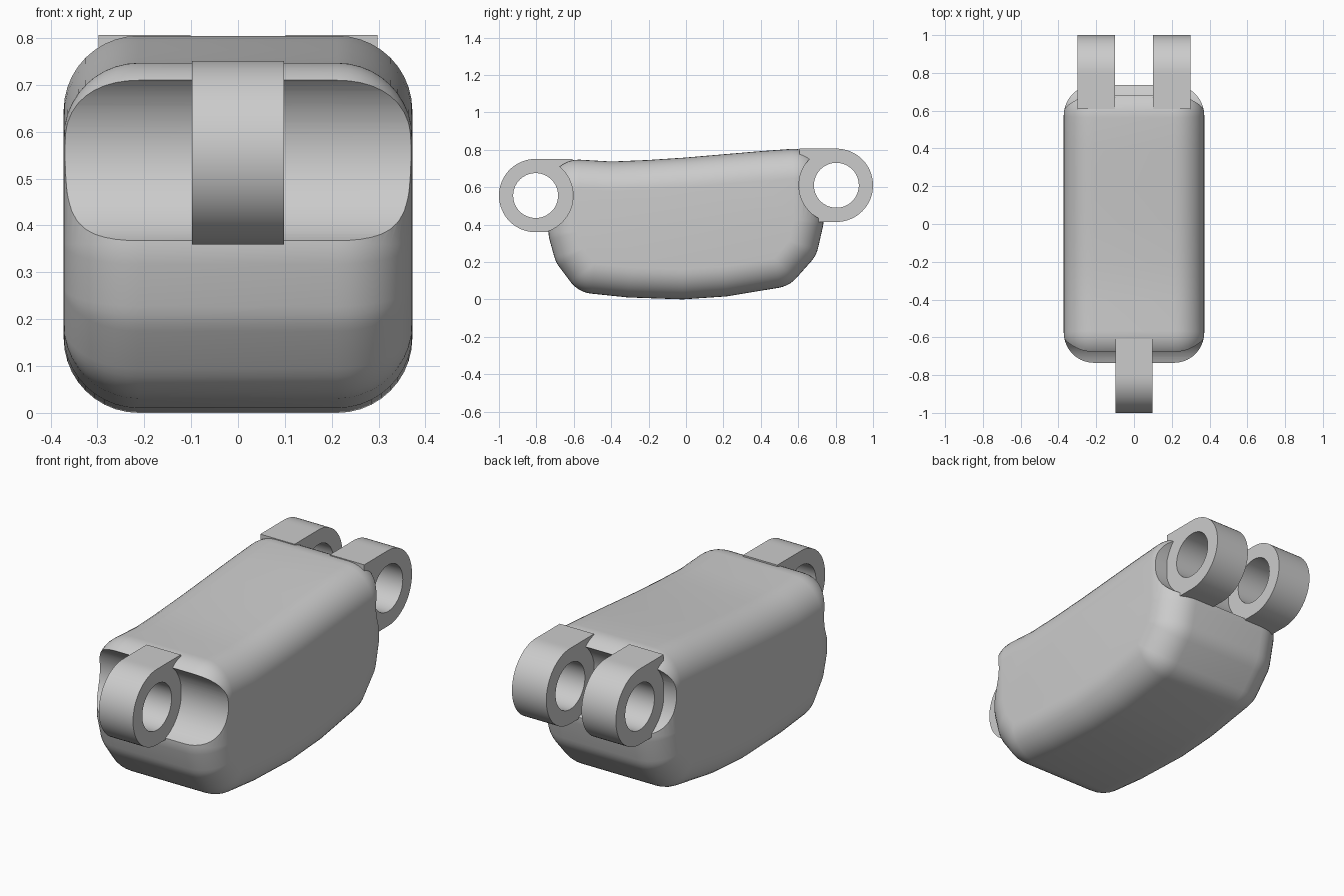
import bpy, bmesh, math
from mathutils import Vector

cube = bpy.data.objects.get("Cube")
if cube:
    bpy.data.objects.remove(cube, do_unlink=True)

grey = bpy.data.materials.new("plain grey")
grey.use_nodes = True
grey.diffuse_color = (0.6, 0.6, 0.6, 1)
grey.node_tree.nodes["Principled BSDF"].inputs["Base Color"].default_value = (0.6, 0.6, 0.6, 1)

HINGE_Y, FRONT_Z, BACK_Z = 0.804, 0.555, 0.61   # hinge axes
RING, HOLE, CLEARANCE = 0.196, 0.12, 0.2        # hinge radii
HALF_WIDTH, FILLET = 0.372, 0.16                # body


def make_object(name, bm):
    bmesh.ops.remove_doubles(bm, verts=bm.verts, dist=1e-5)
    bmesh.ops.recalc_face_normals(bm, faces=bm.faces)
    mesh = bpy.data.meshes.new(name)
    bm.to_mesh(mesh)
    bm.free()
    obj = bpy.data.objects.new(name, mesh)
    bpy.context.collection.objects.link(obj)
    mesh.materials.append(grey)
    return obj


def activate(obj):
    bpy.ops.object.select_all(action='DESELECT')
    obj.select_set(True)
    bpy.context.view_layer.objects.active = obj


def smooth(obj):
    activate(obj)
    bpy.ops.object.shade_smooth_by_angle(angle=math.radians(30))


def bridge(bm, a, b):
    """Quads between two closed loops of vertices."""
    for i in range(len(a)):
        j = (i + 1) % len(a)
        bm.faces.new((a[i], a[j], b[j], b[i]))


def rounded_samples(core):
    """Core points paired with outward directions, fanned out at corners."""
    samples = []
    pts = [Vector(p) for p in core]
    for i, p in enumerate(pts):
        before, after = p - pts[i - 1], pts[(i + 1) % len(pts)] - p
        start = math.atan2(-before.x, before.y)
        turn = math.atan2(before.x * after.y - before.y * after.x, before.dot(after))
        steps = max(1, math.ceil(turn / math.radians(9)))
        fan = [k / steps for k in range(steps + 1)] if turn > 0.15 else [0.5]
        for t in fan:
            a = start + turn * t
            samples.append((p, Vector((math.cos(a), math.sin(a)))))
    return samples


# Body: side profile swept across the width with a generous fillet all round
core = [(-0.49, 0.19), (-0.3, 0.17), (-0.02, 0.16), (0.2, 0.175), (0.47, 0.22),
        (0.55, 0.31), (0.575, 0.42), (0.575, 0.645), (0.4, 0.632), (0.2, 0.615),
        (0, 0.598), (-0.2, 0.585), (-0.4, 0.577), (-0.575, 0.587),
        (-0.575, 0.36), (-0.55, 0.27)]
samples = rounded_samples(core)
bm = bmesh.new()
loops = []
for side in (-1, 1):
    for k in range(11):
        a = math.pi / 2 * (k / 10 if side > 0 else k / 10 - 1)
        x = side * (HALF_WIDTH - FILLET) + FILLET * math.sin(a)
        ring = [p + n * (FILLET * math.cos(a)) for p, n in samples]
        loops.append([bm.verts.new((x, q.x, q.y)) for q in ring])
for a, b in zip(loops, loops[1:]):
    bridge(bm, a, b)
bm.faces.new(loops[0])
bm.faces.new(loops[-1])
body = make_object("link_body", bm)

# Hinge clearance grooves cut across both ends
for y, z in ((-HINGE_Y, FRONT_Z), (HINGE_Y, BACK_Z)):
    bm = bmesh.new()
    ends = []
    for x in (-1, 1):
        ends.append([bm.verts.new((x, y + CLEARANCE * math.cos(i * math.tau / 96),
                                   z + CLEARANCE * math.sin(i * math.tau / 96)))
                     for i in range(96)])
        bm.faces.new(ends[-1])
    bridge(bm, *ends)
    cutter = make_object("groove_cutter", bm)
    cutter.hide_render = True
    activate(body)
    mod = body.modifiers.new("groove", 'BOOLEAN')
    mod.operation = 'DIFFERENCE'
    mod.solver = 'EXACT'
    mod.object = cutter
    bpy.ops.object.modifier_apply(modifier=mod.name)
    bpy.data.objects.remove(cutter, do_unlink=True)
smooth(body)


def knuckle(name, x0, x1, y, z):
    """Pierced lug: round on the outside, square where it joins the body."""
    bm = bmesh.new()
    outward = 1 if y > 0 else -1
    outer, inner = [], []
    for x in (x0, x1):
        out_loop, in_loop = [], []
        for i in range(64):
            a = i * math.tau / 64
            c, s = math.cos(a), math.sin(a)
            reach = RING
            if c < -1e-6:
                reach = RING / max(abs(c), abs(s))
            out_loop.append(bm.verts.new((x, y + outward * reach * c, z + reach * s)))
            in_loop.append(bm.verts.new((x, y + outward * HOLE * c, z + HOLE * s)))
        bridge(bm, out_loop, in_loop)
        outer.append(out_loop)
        inner.append(in_loop)
    bridge(bm, *outer)
    bridge(bm, *inner)
    smooth(make_object(name, bm))


# One lug in front, a fork of two at the back
knuckle("front_knuckle", -0.098, 0.098, -HINGE_Y, FRONT_Z)
knuckle("back_knuckle_left", 0.101, 0.298, HINGE_Y, BACK_Z)
knuckle("back_knuckle_right", -0.298, -0.101, HINGE_Y, BACK_Z)
